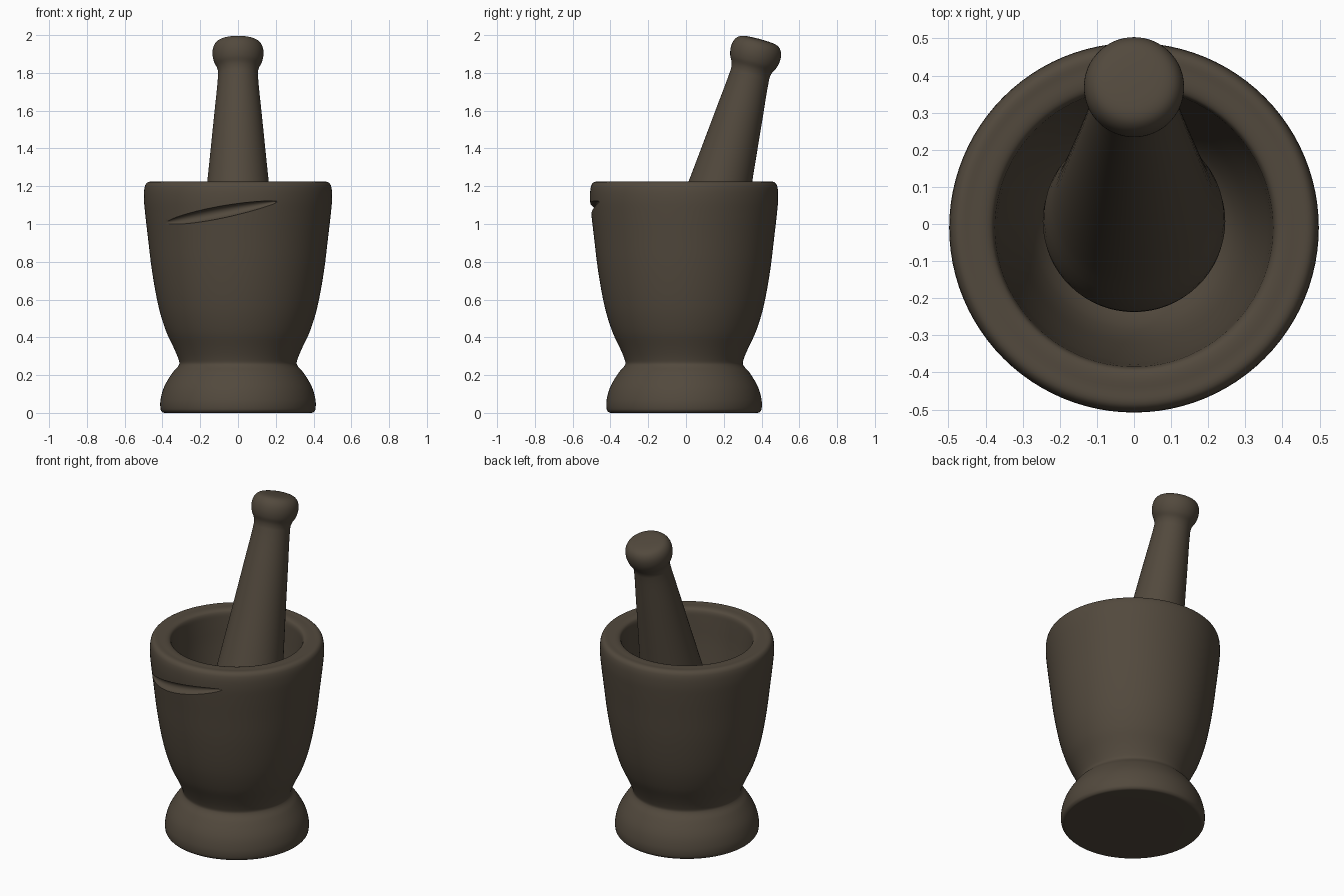
import bpy
import bmesh
from math import sin, cos, pi, radians
from mathutils import Vector

cube = bpy.data.objects.get("Cube")
if cube:
    bpy.data.objects.remove(cube, do_unlink=True)

stone = bpy.data.materials.new("dark brown stone")
stone.use_nodes = True
color = (0.085, 0.067, 0.047, 1)
stone.diffuse_color = color
bsdf = stone.node_tree.nodes["Principled BSDF"]
bsdf.inputs["Base Color"].default_value = color
bsdf.inputs["Roughness"].default_value = 0.8


def smooth_profile(points, steps=4):
    """Pass a smooth curve through (radius, height) points."""
    pts = [Vector((r, 0, z)) for r, z in points]
    last = len(pts) - 1
    tans = [(pts[min(i + 1, last)] - pts[max(i - 1, 0)]).normalized() for i in range(last + 1)]
    out = []
    for i in range(last):
        a, b = pts[i], pts[i + 1]
        span = (b - a).length
        for k in range(steps):
            t = k / steps
            h = t * t * (3 - 2 * t)
            p = a.lerp(b, h) + span * (t * (1 - t) ** 2 * tans[i] - t * t * (1 - t) * tans[i + 1])
            p.x = max(p.x, 0)
            out.append(p)
    return out + [pts[-1]]


def finish(name, bm):
    bmesh.ops.recalc_face_normals(bm, faces=bm.faces)
    mesh = bpy.data.meshes.new(name)
    bm.to_mesh(mesh)
    bm.free()
    mesh.materials.append(stone)
    ob = bpy.data.objects.new(name, mesh)
    bpy.context.collection.objects.link(ob)
    return ob


def lathe(name, points, sides=96):
    bm = bmesh.new()
    verts = [bm.verts.new(p) for p in smooth_profile(points)]
    edges = [bm.edges.new(pair) for pair in zip(verts, verts[1:])]
    bmesh.ops.spin(bm, geom=verts + edges, cent=(0, 0, 0), axis=(0, 0, 1),
                   angle=2 * pi, steps=sides)
    bmesh.ops.remove_doubles(bm, verts=bm.verts, dist=0.0002)
    return finish(name, bm)


def shade(ob):
    bpy.ops.object.select_all(action="DESELECT")
    ob.select_set(True)
    bpy.context.view_layer.objects.active = ob
    bpy.ops.object.shade_smooth_by_angle(angle=radians(40))


# Mortar: flared foot, pinched waist, tall cup, flat rim and hollow
mortar = lathe("mortar", [
    (0, 0), (0.385, 0), (0.4, 0.004), (0.41, 0.02), (0.41, 0.07), (0.39, 0.14),
    (0.345, 0.215), (0.312, 0.255), (0.314, 0.28), (0.338, 0.34), (0.38, 0.43),
    (0.42, 0.56), (0.455, 0.75), (0.477, 0.93), (0.493, 1.07), (0.498, 1.14),
    (0.493, 1.2), (0.476, 1.222), (0.44, 1.223), (0.4, 1.222), (0.38, 1.21),
    (0.373, 1.17), (0.36, 1.0), (0.325, 0.75), (0.275, 0.55), (0.2, 0.45),
    (0.1, 0.41), (0, 0.4)])
mortar.location.y = -0.01

# Gash: a tapered tube wrapped round the front, cut out of the cup
bm = bmesh.new()
rings, ring_sides = 32, 16
loops = []
for i in range(rings + 1):
    t = i / rings
    ang = radians(-54 + 79 * t)
    size = 0.002 + 0.04 * sin(pi * t) ** 0.7
    z = 1.06 + 0.19 * (0.49 * sin(ang) + 0.1)
    loop = []
    for j in range(ring_sides):
        a = 2 * pi * j / ring_sides
        r = 0.497 + size * cos(a)
        loop.append(bm.verts.new((r * sin(ang), -r * cos(ang) - 0.01, z + 0.8 * size * sin(a))))
    loops.append(loop)
for a, b in zip(loops, loops[1:]):
    for j in range(ring_sides):
        k = (j + 1) % ring_sides
        bm.faces.new((a[j], a[k], b[k], b[j]))
bm.faces.new(loops[0])
bm.faces.new(loops[-1])
cutter = finish("gash_cutter", bm)
cutter.hide_render = True

cut = mortar.modifiers.new("gash", "BOOLEAN")
cut.operation = "DIFFERENCE"
cut.solver = "EXACT"
cut.object = cutter
bpy.context.view_layer.objects.active = mortar
bpy.ops.object.modifier_apply(modifier="gash")
bpy.data.objects.remove(cutter, do_unlink=True)
shade(mortar)

# Pestle: heavy rounded end, tapered shaft and knob, leaning to the back
pestle = lathe("pestle", [
    (0, -1.67), (0.13, -1.65), (0.215, -1.58), (0.246, -1.47), (0.215, -1.26),
    (0.165, -0.8), (0.125, -0.4), (0.105, -0.19), (0.11, -0.155), (0.127, -0.12),
    (0.135, -0.08), (0.13, -0.04), (0.11, -0.012), (0.075, 0), (0, 0.004)], 64)
pestle.location = (0, 0.388, 1.976)
pestle.rotation_euler.x = radians(-15)
shade(pestle)
